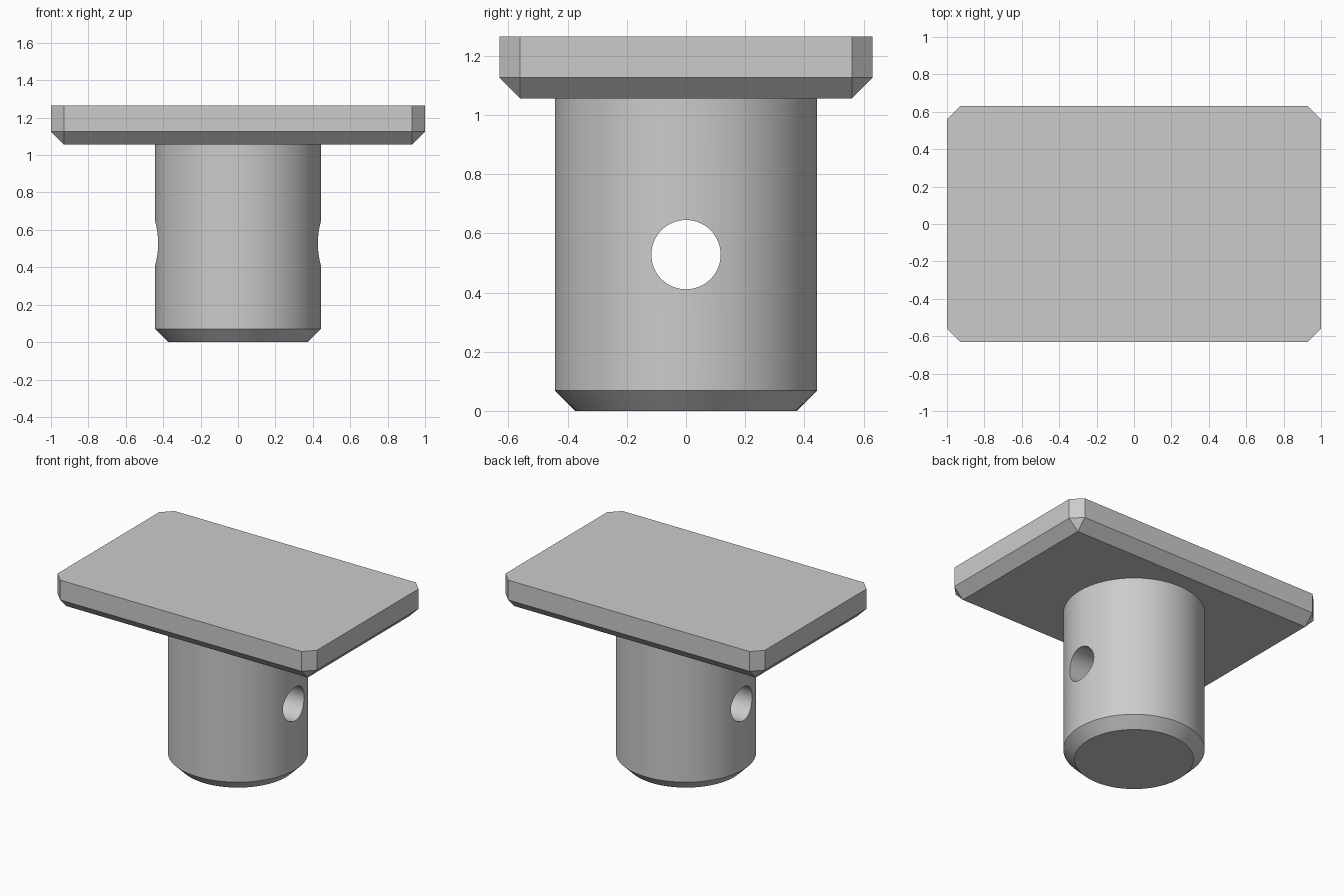
import bpy, bmesh, math
from mathutils import Matrix

if "Cube" in bpy.data.objects:
    bpy.data.objects.remove(bpy.data.objects["Cube"])

grey = bpy.data.materials.new("steel_grey")
grey.diffuse_color = (0.6, 0.6, 0.6, 1)
grey.use_nodes = True
grey.node_tree.nodes["Principled BSDF"].inputs["Base Color"].default_value = grey.diffuse_color


def make_object(name, bm):
    bmesh.ops.recalc_face_normals(bm, faces=bm.faces)
    mesh = bpy.data.meshes.new(name)
    bm.to_mesh(mesh)
    bm.free()
    mesh.materials.append(grey)
    ob = bpy.data.objects.new(name, mesh)
    bpy.context.collection.objects.link(ob)
    return ob


# Head plate: cut vertical corners, chamfer all round the underside
X, Y, C = 1.0, 0.63, 0.07
Z0, Z1 = 1.056, 1.264
bm = bmesh.new()
for sx in (-1, 1):
    for sy in (-1, 1):
        for z in (Z0 + C, Z1):
            bm.verts.new((sx * X, sy * (Y - C), z))
            bm.verts.new((sx * (X - C), sy * Y, z))
        bm.verts.new((sx * (X - C), sy * (Y - C), Z0))
bmesh.ops.convex_hull(bm, input=bm.verts)
bmesh.ops.dissolve_limit(bm, angle_limit=math.radians(1),
                         verts=bm.verts, edges=bm.edges)
make_object("head_plate", bm)

# Shaft: lathed profile with a chamfered foot
N = 96
bm = bmesh.new()
rings = []
for r, z in ((0.373, 0.0), (0.443, 0.07), (0.443, Z0 + 0.03)):
    rings.append([bm.verts.new((r * math.cos(2 * math.pi * i / N),
                                r * math.sin(2 * math.pi * i / N), z))
                  for i in range(N)])
for a, b in zip(rings, rings[1:]):
    for i in range(N):
        j = (i + 1) % N
        bm.faces.new((a[i], a[j], b[j], b[i]))
bm.faces.new(rings[0][::-1])
bm.faces.new(rings[-1])
shaft = make_object("shaft", bm)

# Cross hole through the shaft along x
bm = bmesh.new()
bmesh.ops.create_cone(bm, cap_ends=True, segments=64, radius1=0.117,
                      radius2=0.117, depth=2,
                      matrix=Matrix.Translation((0, 0, 0.528))
                      @ Matrix.Rotation(math.pi / 2, 4, 'Y'))
cutter = make_object("hole_cutter", bm)
cutter.hide_render = True

mod = shaft.modifiers.new("cross_hole", 'BOOLEAN')
mod.operation = 'DIFFERENCE'
mod.solver = 'EXACT'
mod.object = cutter
bpy.context.view_layer.objects.active = shaft
shaft.select_set(True)
bpy.ops.object.modifier_apply(modifier=mod.name)
bpy.data.objects.remove(cutter)
bpy.ops.object.shade_smooth_by_angle(angle=math.radians(30))
